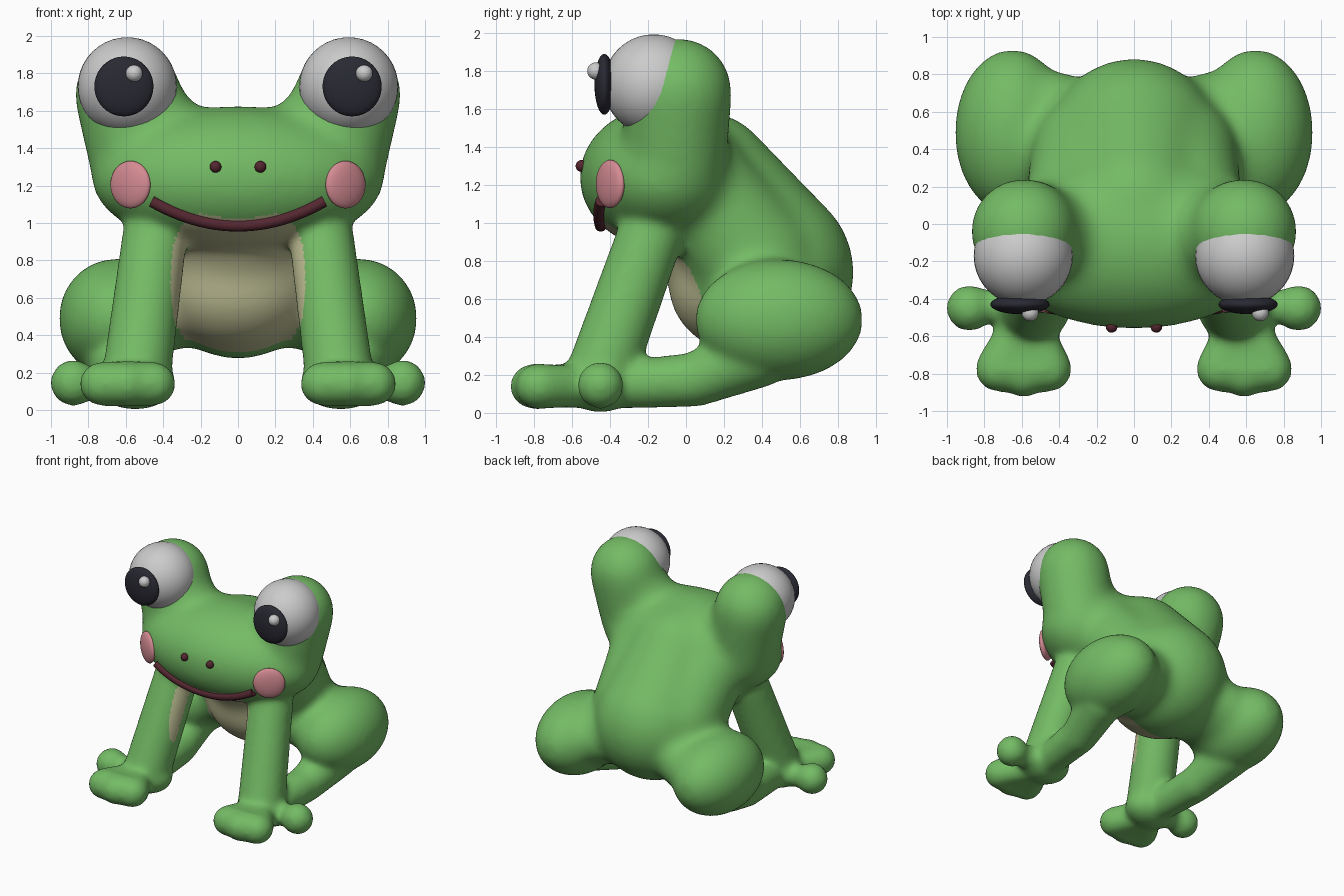
import bpy, bmesh, math
from mathutils import Matrix, Vector

if "Cube" in bpy.data.objects:
    bpy.data.objects.remove(bpy.data.objects["Cube"])


def material(name, r, g, b):
    m = bpy.data.materials.new(name)
    m.diffuse_color = (r, g, b, 1)
    m.use_nodes = True
    m.node_tree.nodes["Principled BSDF"].inputs["Base Color"].default_value = m.diffuse_color
    return m


GREEN = material("green", 0.175, 0.50, 0.13)
BELLY = material("belly", 0.54, 0.54, 0.31)
BLACK = material("black", 0.022, 0.022, 0.033)
PINK = material("pink", 0.66, 0.26, 0.29)
MAROON = material("maroon", 0.09, 0.02, 0.03)


def ball(bm, c, r, rot=None, seg=24):
    """Ellipsoid added to a bmesh."""
    r = (r, r, r) if isinstance(r, (int, float)) else r
    m = Matrix.Translation(c) @ (rot or Matrix()) @ Matrix.Diagonal((*r, 1))
    bmesh.ops.create_uvsphere(bm, u_segments=seg, v_segments=seg // 2, radius=1, matrix=m)


def limb(bm, a, ra, b, rb):
    """Tapered limb with round ends."""
    a, b = Vector(a), Vector(b)
    ball(bm, a, ra)
    ball(bm, b, rb)
    d = b - a
    rot = d.to_track_quat('Z', 'Y').to_matrix().to_4x4()
    bmesh.ops.create_cone(bm, cap_ends=True, segments=24, radius1=ra, radius2=rb,
                          depth=d.length, matrix=Matrix.Translation((a + b) / 2) @ rot)


def finish(name, bm, mat=None):
    me = bpy.data.meshes.new(name)
    bm.to_mesh(me)
    bm.free()
    ob = bpy.data.objects.new(name, me)
    bpy.context.collection.objects.link(ob)
    if mat:
        me.materials.append(mat)
    me.shade_smooth()
    return ob


def fuse(bm, voxel, softness):
    """Melt overlapping volumes into one softly blended mesh."""
    ob = finish("blend", bm)
    rm = ob.modifiers.new("fuse", 'REMESH')
    rm.mode = 'VOXEL'
    rm.voxel_size = voxel
    sm = ob.modifiers.new("soften", 'SMOOTH')
    sm.factor = 0.5
    sm.iterations = softness
    dg = bpy.context.evaluated_depsgraph_get()
    me = bpy.data.meshes.new_from_object(ob.evaluated_get(dg))
    bpy.data.objects.remove(ob)
    return me


def single(name, c, r, mat=None, rot=None):
    bm = bmesh.new()
    ball(bm, c, r, rot, 40)
    return finish(name, bm, mat)


HEAD_C, HEAD_R = Vector((0, -0.10, 1.24)), Vector((0.78, 0.46, 0.38))


def face_y(x, z):
    """Front surface of the head at a given x and z."""
    q = 1 - (x / HEAD_R.x) ** 2 - ((z - HEAD_C.z) / HEAD_R.z) ** 2
    return HEAD_C.y - HEAD_R.y * math.sqrt(max(q, 0))


# Core: head, torso, eye mounds and thighs, widely blended
bm = bmesh.new()
ball(bm, HEAD_C, HEAD_R + Vector((0.015, 0.008, 0.008)))
limb(bm, (0, 0.08, 1.19), 0.405, (0, 0.42, 0.74), 0.472)
ball(bm, (0, 0.30, 0.68), (0.44, 0.40, 0.37))
for s in (-1, 1):
    # eye mound and its inner slope
    limb(bm, (s * 0.59, -0.04, 1.69), 0.29, (s * 0.52, -0.06, 1.30), 0.27)
    limb(bm, (s * 0.52, -0.05, 1.60), 0.25, (s * 0.33, -0.08, 1.38), 0.24)
    # shoulder blade
    limb(bm, (s * 0.30, 0.06, 1.20), 0.29, (s * 0.22, 0.36, 0.80), 0.34)
    # thigh and hip
    ball(bm, (s * 0.65, 0.49, 0.49), (0.315, 0.455, 0.325))
    ball(bm, (s * 0.40, 0.46, 0.56), (0.26, 0.36, 0.25))
core = fuse(bm, 0.025, 32)

# Limbs, more tightly blended into the core
bm = bmesh.new()
for s in (-1, 1):
    # arm
    limb(bm, (s * 0.445, -0.19, 0.93), 0.175, (s * 0.54, -0.45, 0.20), 0.185)
    # shin
    limb(bm, (s * 0.66, 0.38, 0.31), 0.18, (s * 0.60, 0.05, 0.175), 0.145)
    limb(bm, (s * 0.60, 0.05, 0.175), 0.145, (s * 0.57, -0.30, 0.15), 0.13)
    # foot and toes
    ball(bm, (s * 0.55, -0.45, 0.145), (0.22, 0.18, 0.145))
    for x, y in ((0.45, -0.77), (0.59, -0.81), (0.73, -0.77)):
        limb(bm, (s * 0.58, -0.50, 0.14), 0.11, (s * x, y, 0.14), 0.12)
    limb(bm, (s * 0.45, -0.78, 0.14), 0.12, (s * 0.73, -0.78, 0.14), 0.12)
    limb(bm, (s * 0.58, -0.43, 0.14), 0.115, (s * 0.76, -0.44, 0.14), 0.09)
    ball(bm, (s * 0.88, -0.45, 0.145), 0.127)
bm.from_mesh(core)
bpy.data.meshes.remove(core)
skin = fuse(bm, 0.02, 24)
body = bpy.data.objects.new("body", skin)
bpy.context.collection.objects.link(body)
skin.materials.clear()
skin.materials.append(GREEN)
skin.materials.append(BELLY)
skin.shade_smooth()

# Pale belly patch
for p in skin.polygons:
    x, y, z = p.center
    inside = abs(x / 0.36) ** 3 + abs((z - 0.69) / 0.39) ** 3 < 1
    p.material_index = int(inside and p.normal.y < -0.15 and -0.48 < y < 0.25)

# Eyes and cheeks
for s, side in ((-1, "left"), (1, "right")):
    single(side + "_eye", (s * 0.592, -0.17, 1.728), 0.265)
    single(side + "_pupil", (s * 0.61, -0.43, 1.73), (0.158, 0.052, 0.16), BLACK)
    single(side + "_eye_glint", (s * 0.615 + 0.06, -0.475, 1.80), 0.045)
    single(side + "_nostril", (s * 0.12, -0.55, 1.30), 0.031, MAROON)
    single(side + "_cheek", (s * 0.575, face_y(0.575, 1.2) + 0.008, 1.205),
           (0.125, 0.04, 0.127), PINK, Matrix.Rotation(s * math.radians(33), 4, 'Z'))

# Smiling mouth following the face
cu = bpy.data.curves.new("mouth", 'CURVE')
cu.dimensions = '3D'
cu.bevel_depth = 0.031
cu.bevel_resolution = 4
cu.use_fill_caps = True
sp = cu.splines.new('POLY')
N = 24
sp.points.add(N)
for i, pt in enumerate(sp.points):
    x = 0.46 * (2 * i / N - 1)
    z = 0.985 + 0.13 * (x / 0.46) ** 2
    pt.co = (x, face_y(x, z) - 0.008, z, 1)
sp.use_smooth = True
cu.materials.append(MAROON)
bpy.context.collection.objects.link(bpy.data.objects.new("mouth", cu))
